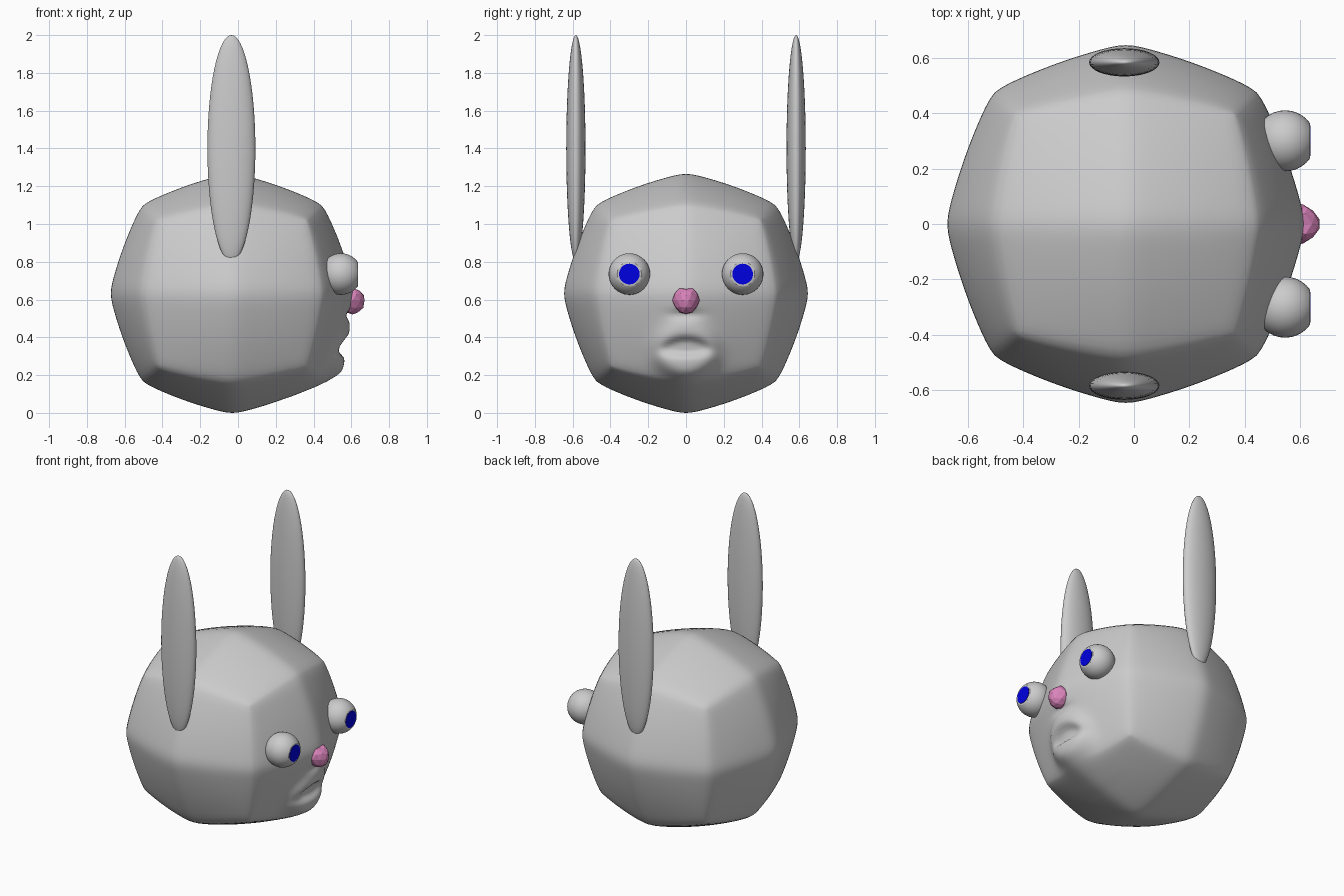
import bpy, bmesh, math
from mathutils import Matrix, Vector

if "Cube" in bpy.data.objects:
    bpy.data.objects.remove(bpy.data.objects["Cube"])

CX = -0.03  # centre of the head and ears along x


def finish(bm, name, color=None, smooth=True):
    me = bpy.data.meshes.new(name)
    bmesh.ops.recalc_face_normals(bm, faces=bm.faces[:])
    bm.to_mesh(me)
    bm.free()
    ob = bpy.data.objects.new(name, me)
    bpy.context.collection.objects.link(ob)
    for p in me.polygons:
        p.use_smooth = smooth
    if color:
        mat = bpy.data.materials.new(name + "_colour")
        mat.diffuse_color = color
        mat.use_nodes = True
        mat.node_tree.nodes["Principled BSDF"].inputs["Base Color"].default_value = mat.diffuse_color
        me.materials.append(mat)
    return ob


def ellipsoid(center, radii, seg=32, rings=20):
    bm = bmesh.new()
    m = Matrix.Translation(center) @ Matrix.Diagonal((*radii, 1))
    bmesh.ops.create_uvsphere(bm, u_segments=seg, v_segments=rings, radius=1, matrix=m)
    return bm


# Head: coarse 26-point ball, softened and partly inflated to a sphere
bm = bmesh.new()
bmesh.ops.create_cube(bm, size=2)
bmesh.ops.subdivide_edges(bm, edges=bm.edges[:], cuts=1, use_grid_fill=True)
for v in bm.verts:
    v.co.normalize()
bmesh.ops.subdivide_edges(bm, edges=bm.edges[:], cuts=15, use_grid_fill=True)
for _ in range(8):
    bmesh.ops.smooth_vert(bm, verts=bm.verts[:], factor=0.5,
                          use_axis_x=True, use_axis_y=True, use_axis_z=True)
top = max(v.co.z for v in bm.verts)
for v in bm.verts:
    n = v.co.normalized()
    c = (v.co / top).lerp(n, 0.4) * (1 + 0.12 * (1 - max(map(abs, n))))
    v.co = Vector((CX + 0.643 * c.x, 0.645 * c.y, 0.6325 * (1 + c.z)))
front = [f for f in bm.faces if f.calc_center_median().x > 0.3]
edges = list({e for f in front for e in f.edges})
bmesh.ops.subdivide_edges(bm, edges=edges, cuts=1, use_grid_fill=True)

# Mouth: raised ring of lips around a sunken opening
for v in bm.verts:
    x, y, z = v.co
    if x < 0.25:
        continue
    d = math.hypot(y / 0.175, (z - 0.335) / 0.15)
    lip = 0.598 - (0.47 - z) * 0.17 - 1.2 * y * y
    v.co.x += max(0, lip - x) / (1 + d ** 8)
    o = math.hypot(y / 0.125, (z - 0.35 + 0.8 * y * y) / 0.045)
    v.co.x -= 0.04 / (1 + o ** 6)
    # Crease under the nose
    v.co.x -= 0.02 * math.exp(-(y / 0.08) ** 2 - ((z - 0.52) / 0.025) ** 2)
finish(bm, "head")

# Ears and eyes, one pair each
for side, s in (("right", -1), ("left", 1)):
    finish(ellipsoid((CX - 0.005, s * 0.583, 1.40), (0.127, 0.051, 0.60), 32, 32), side + "_ear")

    bm = ellipsoid((0.545, s * 0.30, 0.735), (0.11, 0.11, 0.11))
    cut = bmesh.ops.bisect_plane(bm, geom=bm.verts[:] + bm.edges[:] + bm.faces[:],
                                 plane_co=(0.634, 0, 0), plane_no=(1, 0, 0), clear_outer=True)
    rim = [e for e in cut["geom_cut"] if isinstance(e, bmesh.types.BMEdge)]
    bmesh.ops.contextual_create(bm, geom=rim)
    eye = finish(bm, side + "_eye")
    bpy.ops.object.select_all(action='DESELECT')
    eye.select_set(True)
    bpy.context.view_layer.objects.active = eye
    bpy.ops.object.shade_smooth_by_angle(angle=math.radians(35))

    # Pupil: thin disc on the flat front of the eye
    bm = bmesh.new()
    m = Matrix.Translation((0.633, s * 0.30, 0.735)) @ Matrix.Rotation(math.pi / 2, 4, 'Y')
    bmesh.ops.create_cone(bm, cap_ends=True, segments=20, radius1=0.055, radius2=0.055,
                          depth=0.006, matrix=m)
    finish(bm, side + "_pupil", (0.0, 0.0, 0.75, 1), smooth=False)

# Nose: faceted, tapering forward, narrower at the bottom
bm = bmesh.new()
bmesh.ops.create_icosphere(bm, subdivisions=2, radius=1)
for v in bm.verts:
    x, y, z = v.co
    taper = (1 - 0.3 * max(0, x)) * (1 + 0.1 * z)
    v.co = Vector((0.607 + 0.066 * x, 0.072 * y * taper,
                   0.595 + 0.074 * z - 0.012 * max(0, z) * max(0, 1 - 4 * abs(y))))
finish(bm, "nose", (0.7, 0.23, 0.5, 1), smooth=False)
